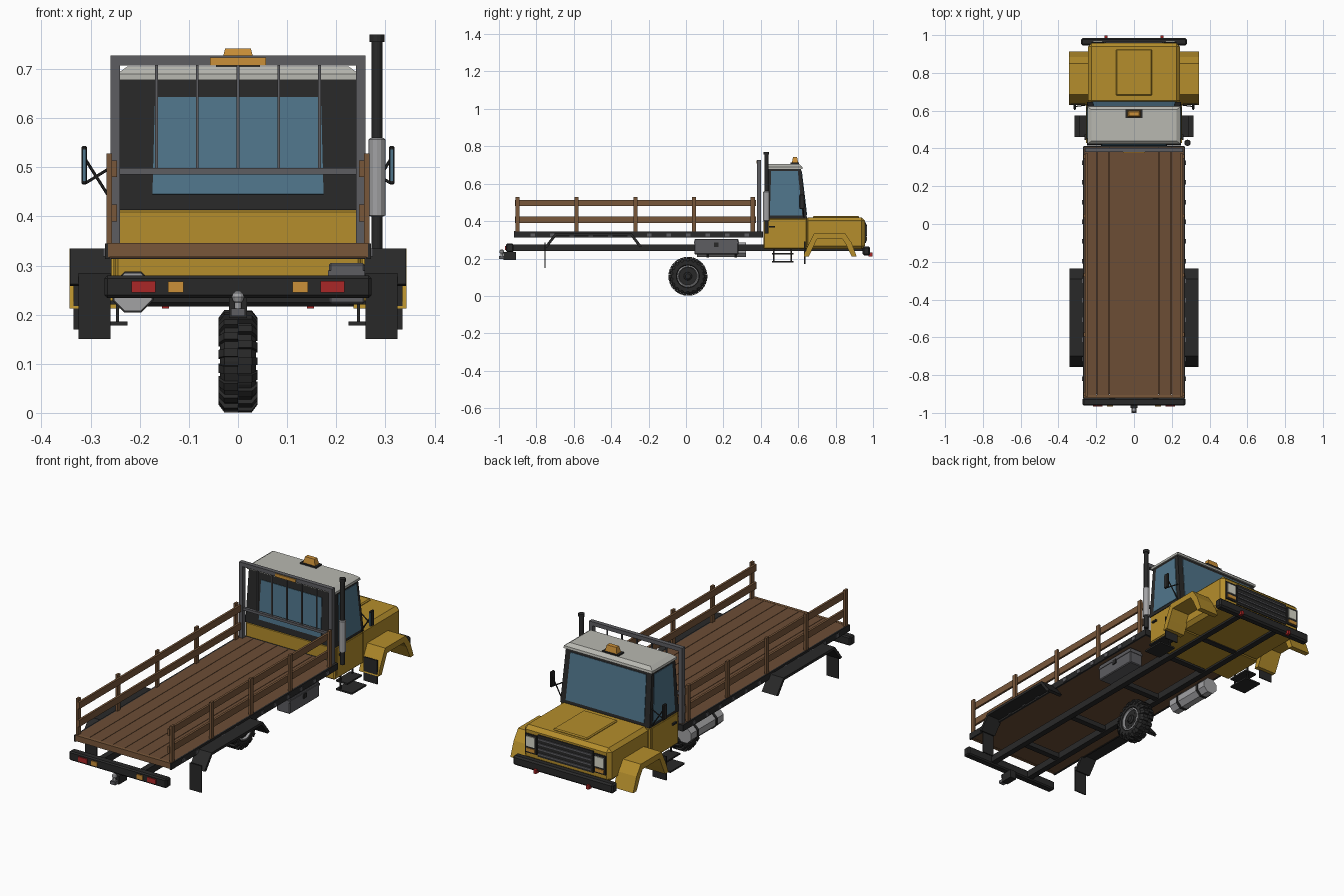
import bpy, bmesh, math
from mathutils import Vector, Matrix

if "Cube" in bpy.data.objects:
    bpy.data.objects.remove(bpy.data.objects["Cube"])

def mat(name, *c):
    m = bpy.data.materials.new(name)
    m.diffuse_color = (*c, 1)
    m.use_nodes = True
    m.node_tree.nodes["Principled BSDF"].inputs["Base Color"].default_value = m.diffuse_color
    return m

YELLOW = mat("yellow_paint", .46, .27, .025)
BLACK = mat("black", .022, .022, .022)
WOOD = mat("wood", .19, .095, .042)
DECK = mat("deck_wood", .15, .075, .036)
GLASS = mat("glass", .08, .18, .26)
WHITE = mat("roof_white", .48, .48, .44)
STEEL = mat("steel", .11, .11, .12)
CHROME = mat("light_metal", .36, .36, .37)
RED = mat("red_lens", .4, .02, .02)
AMBER = mat("amber_lens", .6, .28, .04)
LAMP = mat("lamp", .7, .7, .6)

def finish(name, bm, m, bevel=0):
    bmesh.ops.recalc_face_normals(bm, faces=bm.faces[:])
    me = bpy.data.meshes.new(name)
    bm.to_mesh(me)
    bm.free()
    me.materials.append(m)
    o = bpy.data.objects.new(name, me)
    bpy.context.collection.objects.link(o)
    if bevel:
        b = o.modifiers.new("bevel", 'BEVEL')
        b.width, b.segments = bevel, 1
    return o

def loft(name, rings, m, bevel=0):
    """Closed solid through rings of equal point count."""
    bm = bmesh.new()
    vs = [[bm.verts.new(p) for p in r] for r in rings]
    n = len(vs[0])
    for a, b in zip(vs, vs[1:]):
        for i in range(n):
            bm.faces.new((a[i], a[(i+1) % n], b[(i+1) % n], b[i]))
    bm.faces.new(vs[0])
    bm.faces.new(vs[-1])
    return finish(name, bm, m, bevel)

def rect(x0, x1, y0, y1, z):
    return [(x0, y0, z), (x1, y0, z), (x1, y1, z), (x0, y1, z)]

def box(name, x0, x1, y0, y1, z0, z1, m, bevel=0, mirror=False):
    for s in ((1, -1) if mirror else (1,)):
        loft(name, [rect(s*x0, s*x1, y0, y1, z) for z in (z0, z1)], m, bevel)

def prism(name, prof, x0, x1, m, bevel=0, mirror=False):
    """Extrude a (y, z) profile along x."""
    for s in ((1, -1) if mirror else (1,)):
        loft(name, [[(s*x, y, z) for y, z in prof] for x in (x0, x1)], m, bevel)

def lathe(name, prof, c, axis, m, n=16, turn=0):
    """Revolve (along, radius) points about an axis through c."""
    q = Vector((0, 0, 1)).rotation_difference(Vector(axis))
    rings = []
    for a, r in prof:
        rings.append([q @ Vector((r*math.cos(t), r*math.sin(t), a)) + Vector(c)
                      for t in (turn + 2*math.pi*i/n for i in range(n))])
    return loft(name, rings, m)

def rod(name, p, q, r, m, n=8):
    d = Vector(q) - Vector(p)
    return lathe(name, [(0, r), (d.length, r)], p, d.normalized(), m, n)

def panel(name, face, u0, u1, v0, v1, m, t=.003):
    """Thin plate over part of a four-cornered face."""
    a, b, c, d = map(Vector, face)
    at = lambda u, v: a.lerp(b, u).lerp(d.lerp(c, u), v)
    n = (b - a).cross(d - a).normalized() * t
    pts = [at(u0, v0), at(u1, v0), at(u1, v1), at(u0, v1)]
    return loft(name, [[p - n for p in pts], [p + n for p in pts]], m)

# Chassis frame
box("frame_rail", .10, .13, -.95, .95, .24, .275, BLACK, mirror=True)
for y in (-.7, -.35, .05, .4, .64, .93):
    box("frame_crossmember", -.10, .10, y-.015, y+.015, .245, .27, BLACK)

# Flat bed with planks and side rails
box("bed_base", -.262, .262, -.90, .405, .315, .333, DECK)
for i in range(8):
    x = -.264 + i*.066
    box("deck_plank", x+.001, x+.065, -.91, .405, .333, .345, DECK)
box("bed_rear_board", -.265, .265, -.92, -.905, .317, .346, WOOD)
box("bed_side_rail", .262, .271, -.92, .41, .313, .345, BLACK, mirror=True)
box("bed_front_rail", -.265, .265, .40, .412, .313, .345, BLACK)
for i in range(12):
    y = -.82 + i*.104
    box("stake_pocket", .27, .275, y-.012, y+.012, .318, .335, STEEL, mirror=True)

# Wooden stake sides
for y in (-.9, -.585, -.27, .043, .357):
    box("stake_post", .256, .268, y-.011, y+.011, .32, .528, WOOD, mirror=True)
for z in (.39, .48):
    box("stake_board", .246, .257, -.915, .375, z, z+.034, WOOD, mirror=True)

# Headache rack behind the cab
box("rack_post", .24, .26, .38, .402, .34, .727, STEEL, mirror=True)
box("rack_top_bar", -.26, .26, .38, .402, .707, .727, STEEL)
box("rack_middle_bar", -.24, .24, .384, .398, .485, .498, STEEL)
for i in range(5):
    x = (i-2)*.083
    box("rack_bar", x-.003, x+.003, .388, .395, .495, .71, STEEL)
box("rack_light", -.057, .057, .376, .382, .707, .723, AMBER)

# Cab body, window frame and roof
box("cab_body", -.25, .25, .415, .648, .25, .415, YELLOW, .006)
lo, hi = rect(-.25, .25, .415, .647, .413), rect(-.24, .24, .43, .615, .68)
loft("cab_window_frame", [lo, hi], BLACK)
loft("cab_roof", [rect(-.247, .247, .424, .624, .678), rect(-.247, .247, .424, .622, .69),
                  rect(-.225, .225, .44, .605, .705)], WHITE)
faces = [[lo[i], lo[(i+1) % 4], hi[(i+1) % 4], hi[i]] for i in range(4)]
panel("rear_window", faces[0], .15, .85, .12, .86, GLASS)
panel("right_window", faces[1], .14, .9, .06, .95, GLASS)
panel("windshield", faces[2], .06, .94, .07, .94, GLASS)
panel("left_window", faces[3], .1, .86, .06, .95, GLASS)
box("door_panel", .249, .253, .43, .63, .27, .408, YELLOW, mirror=True)
box("door_handle", .252, .262, .445, .475, .365, .374, BLACK, mirror=True)

# Roof beacon
box("beacon_base", -.045, .045, .56, .605, .70, .712, BLACK)
loft("beacon", [rect(-.034, .034, .566, .6, .711), rect(-.026, .026, .572, .594, .742)], AMBER)

# Hood, grille and headlights
box("hood", -.243, .243, .635, .957, .25, .42, YELLOW, .018)
box("hood_scoop", -.095, .095, .68, .925, .415, .428, YELLOW, .005)
box("grille", -.155, .155, .952, .962, .283, .393, BLACK)
for i in range(4):
    z = .295 + i*.025
    box("grille_bar", -.15, .15, .96, .967, z, z+.008, STEEL)
box("headlight_frame", .16, .225, .952, .964, .29, .385, BLACK, mirror=True)
box("headlight", .168, .217, .96, .969, .325, .375, LAMP, mirror=True)
box("turn_signal", .168, .217, .96, .968, .298, .315, AMBER, mirror=True)

# Front fenders and flaps
arch = [(.63, .212), (.645, .255), (.685, .335), (.85, .335), (.885, .285), (.912, .212),
        (.885, .212), (.855, .275), (.835, .305), (.70, .305), (.675, .25), (.657, .212)]
prism("front_fender", arch, .235, .343, YELLOW, mirror=True)
box("front_mud_flap", .26, .335, .632, .638, .17, .29, BLACK, mirror=True)

# Bumpers, tow hooks, tail lights and hitch
box("front_bumper", -.28, .28, .945, .985, .217, .265, BLACK, .008)
box("tow_hook", .14, .155, .975, .997, .212, .232, RED, mirror=True)
box("rear_bumper", -.272, .272, -.962, -.922, .234, .28, BLACK, .006)
box("tail_light", .168, .217, -.967, -.955, .245, .268, RED, mirror=True)
box("rear_signal", .111, .143, -.967, -.955, .245, .267, AMBER, mirror=True)
box("hitch_receiver", -.018, .018, -.975, -.91, .193, .235, BLACK)
box("hitch_tongue", -.014, .014, -1.0, -.96, .197, .213, STEEL)
lathe("hitch_ball", [(-.026, .007), (-.011, .007), (-.008, .010), (0, .013), (.008, .010), (.012, .004)],
      (0, -.985, .236), (0, 0, 1), CHROME, 12)

# Rear fenders and mud flaps
shell = [(-.757, .262), (-.70, .335), (-.29, .335), (-.235, .265),
         (-.25, .26), (-.297, .322), (-.693, .322), (-.742, .258)]
prism("rear_fender", shell, .258, .342, BLACK, mirror=True)
box("rear_mud_flap", .26, .325, -.757, -.751, .15, .285, BLACK, mirror=True)

# Exhaust stack
lathe("exhaust_pipe", [(.335, .011), (.755, .011), (.755, .015), (.77, .015)],
      (.283, .43, 0), (0, 0, 1), BLACK, 12)
lathe("exhaust_muffler", [(.40, .013), (.402, .017), (.556, .017), (.56, .013)],
      (.283, .43, 0), (0, 0, 1), CHROME, 12)

# Mirrors and steps
for s in (1, -1):
    box("mirror", s*.307, s*.319, .606, .634, .465, .543, BLACK, .003)
    box("mirror_glass", s*.309, s*.317, .603, .607, .472, .536, GLASS)
    rod("mirror_arm", (s*.25, .63, .505), (s*.31, .622, .468), .003, BLACK, 6)
    rod("mirror_brace", (s*.25, .63, .42), (s*.31, .622, .515), .003, BLACK, 6)
    for z, x in ((.225, .29), (.182, .315)):
        box("step_plate", s*.225, s*x, .46, .575, z-.004, z+.004, BLACK)
    for y in (.465, .56):
        box("step_hanger", s*.242, s*.248, y, y+.008, .18, .255, BLACK)

# Toolbox and fuel tank
box("toolbox", .185, .258, .045, .28, .222, .305, STEEL, .004)
box("toolbox_lid", .183, .261, .042, .283, .28, .29, STEEL)
box("toolbox_latch", .258, .263, .15, .175, .262, .285, BLACK)
lathe("fuel_tank", [(.06, .042), (.32, .042)], (-.214, 0, .246), (0, 1, 0), CHROME, 8, math.pi/8)
for y in (.11, .26):
    lathe("tank_strap", [(y, .045), (y+.014, .045)], (-.214, 0, .246), (0, 1, 0), BLACK, 8, math.pi/8)

# Wheel: tyre, dished rim on both sides, hub, bolts and lugs
C = Vector((0, .01, .105))
lathe("tire", [(-.026, .056), (-.036, .062), (-.037, .082), (-.027, .095),
               (.027, .095), (.037, .082), (.036, .062), (.026, .056)], C, (1, 0, 0), BLACK, 24)
for s in (1, -1):
    lathe("rim", [(0, .058), (.034, .058), (.036, .052), (.022, .046), (.02, .02)], C, (s, 0, 0), CHROME, 20)
    lathe("hub", [(.01, .024), (.03, .022), (.036, .014)], C, (s, 0, 0), BLACK, 12)
    for i in range(8):
        t = i*math.pi/4
        lathe("wheel_bolt", [(.018, .004), (.027, .004)],
              C + Vector((0, .033*math.cos(t), .033*math.sin(t))), (s, 0, 0), BLACK, 6)
bm = bmesh.new()
for i in range(36):
    s = 1 if i % 2 else -1
    R = Matrix.Translation(C) @ Matrix.Rotation(i*math.pi/18, 4, 'X')
    prof = [(0, .09), (0, .104), (s*.028, .104), (s*.04, .088), (s*.04, .074), (s*.03, .074)]
    ends = [[bm.verts.new(R @ Vector((x, y, z))) for x, z in prof] for y in (-.008, .008)]
    bm.faces.new(ends[0])
    bm.faces.new(ends[1])
    for k in range(6):
        bm.faces.new((ends[0][k], ends[0][(k+1) % 6], ends[1][(k+1) % 6], ends[1][k]))
finish("tire_lugs", bm, BLACK)
